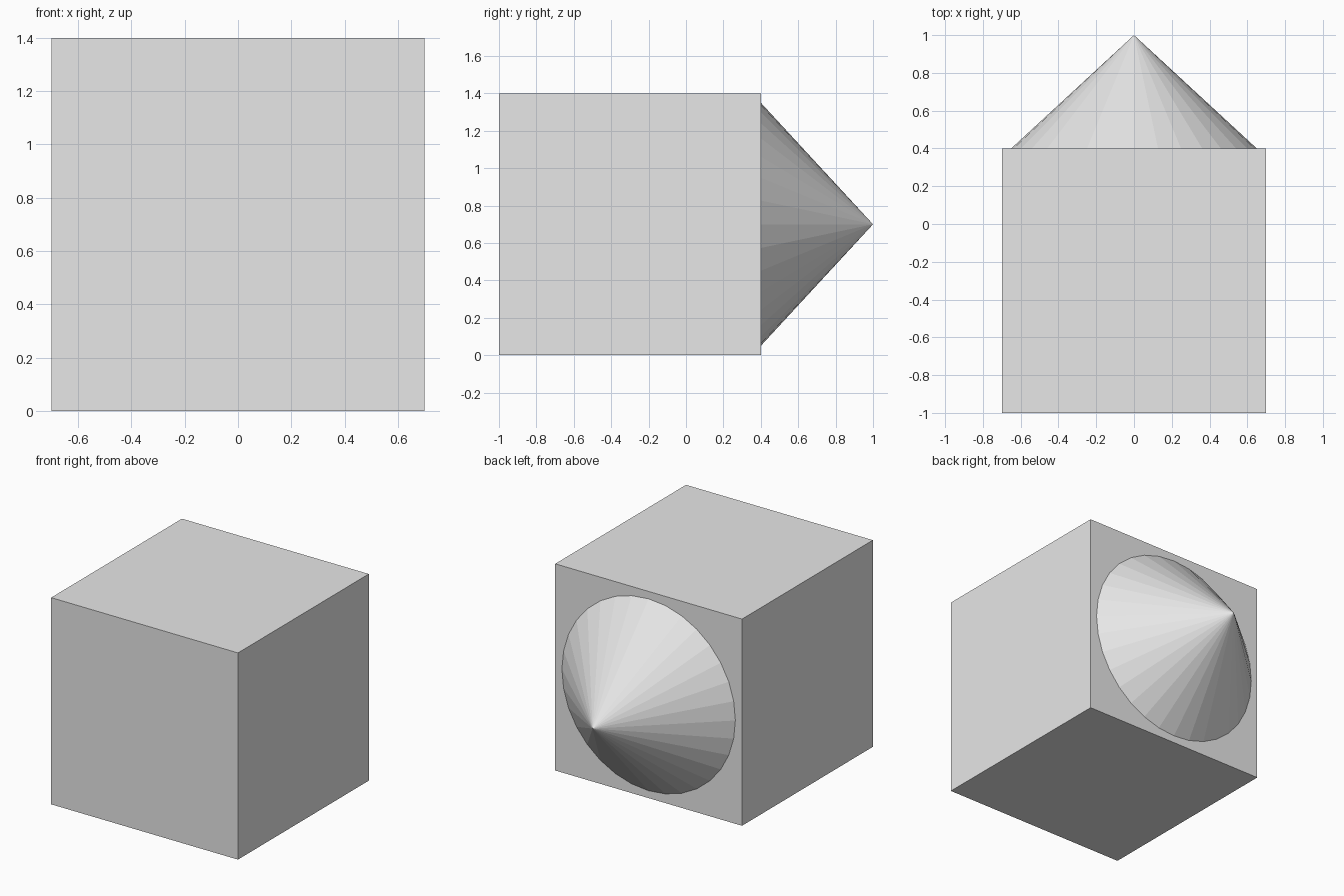
import bpy
import math

if "Cube" in bpy.data.objects:
    bpy.data.objects.remove(bpy.data.objects["Cube"])

grey = bpy.data.materials.new("light_grey")
grey.diffuse_color = (0.8, 0.8, 0.8, 1.0)
grey.use_nodes = True
grey.node_tree.nodes["Principled BSDF"].inputs["Base Color"].default_value = grey.diffuse_color


def finish(name):
    obj = bpy.context.object
    obj.name = name
    obj.data.name = name
    obj.data.materials.append(grey)
    return obj


# Cubic body
bpy.ops.mesh.primitive_cube_add(size=1.4, location=(0, -0.3, 0.7))
finish("body")

# Faceted cone on the back face, pointing along +y
bpy.ops.mesh.primitive_cone_add(vertices=32, radius1=0.65, radius2=0, depth=0.6,
                                location=(0, 0.7, 0.7),
                                rotation=(-math.pi / 2, 0, 0))
finish("back_cone")
